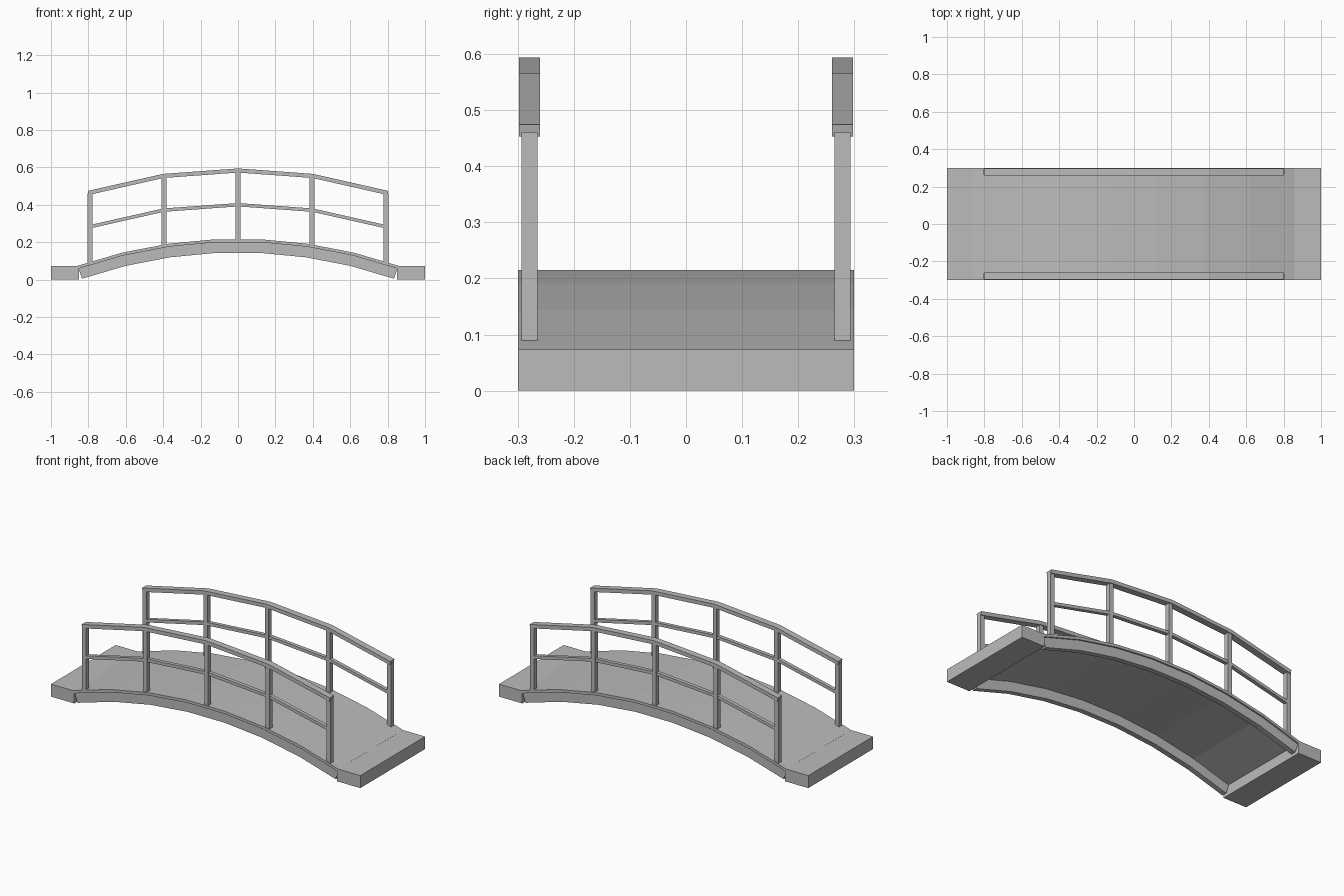
import bpy, bmesh, math
from mathutils import Vector

cube = bpy.data.objects.get("Cube")
if cube:
    bpy.data.objects.remove(cube, do_unlink=True)

grey = bpy.data.materials.new("plain_grey")
grey.use_nodes = True
colour = (0.5, 0.5, 0.5, 1)
grey.diffuse_color = colour
grey.node_tree.nodes["Principled BSDF"].inputs["Base Color"].default_value = colour


def extrude_profile(name, outline, y0, y1):
    """Solid with an x-z outline, reaching from y0 to y1."""
    bm = bmesh.new()
    face = bm.faces.new([bm.verts.new((x, y0, z)) for x, z in outline])
    new = bmesh.ops.extrude_face_region(bm, geom=[face])["geom"]
    verts = [v for v in new if isinstance(v, bmesh.types.BMVert)]
    bmesh.ops.translate(bm, verts=verts, vec=(0, y1 - y0, 0))
    bmesh.ops.recalc_face_normals(bm, faces=bm.faces)
    mesh = bpy.data.meshes.new(name)
    bm.to_mesh(mesh)
    bm.free()
    mesh.materials.append(grey)
    obj = bpy.data.objects.new(name, mesh)
    bpy.context.collection.objects.link(obj)
    return obj


def box(name, x0, x1, y0, y1, z0, z1):
    return extrude_profile(name, [(x0, z0), (x1, z0), (x1, z1), (x0, z1)], y0, y1)


# Arched walkway: seven flat segments on a circle
RADIUS, CROWN, HALF, SEGMENTS = 2.62, 0.218, 0.858, 7
sweep = math.asin(HALF / RADIUS)
angles = [sweep * (2 * i / SEGMENTS - 1) for i in range(SEGMENTS + 1)]


def arc(depth):
    r = RADIUS - depth
    return [(r * math.sin(a), CROWN - RADIUS + r * math.cos(a)) for a in angles]


def arch(name, top, bottom, y0, y1):
    return extrude_profile(name, arc(top) + arc(bottom)[::-1], y0, y1)


def deck_height(x):
    pts = arc(0)
    for (xa, za), (xb, zb) in zip(pts, pts[1:]):
        if xa <= x <= xb:
            return za + (zb - za) * (x - xa) / (xb - xa)


arch("deck", 0, 0.016, -0.299, 0.299)

# Rails follow the posts in straight runs
rail_path = [(-0.803, 0.474), (-0.4, 0.565), (0, 0.594), (0.4, 0.565), (0.803, 0.474)]


def rail(name, drop, thick, y0, y1):
    top = [Vector((x, z - drop)) for x, z in rail_path]
    under = []
    for i, p in enumerate(top):
        along = (top[min(i + 1, 4)] - top[max(i - 1, 0)]).normalized()
        under.append(p + Vector((along.y, -along.x)) * thick)
    return extrude_profile(name, top + under[::-1], y0, y1)


for side, s in (("left", 1), ("right", -1)):
    # Landing at each end
    box(side + "_landing", s * 0.85, s, -0.299, 0.299, 0, 0.073)

for side, s in (("back", 1), ("front", -1)):
    arch(side + "_girder", 0.016, 0.073, s * 0.26, s * 0.29)
    rail(side + "_handrail", 0, 0.022, s * 0.26, s * 0.298)
    rail(side + "_middle_rail", 0.185, 0.018, s * 0.268, s * 0.29)
    for i, x in enumerate((-0.791, -0.396, 0, 0.396, 0.791)):
        top = 0.58 - 0.12 * (x / 0.791) ** 2
        box(f"{side}_post_{i + 1}", x - 0.0125, x + 0.0125,
            s * 0.265, s * 0.293, deck_height(x) - 0.004, top)
